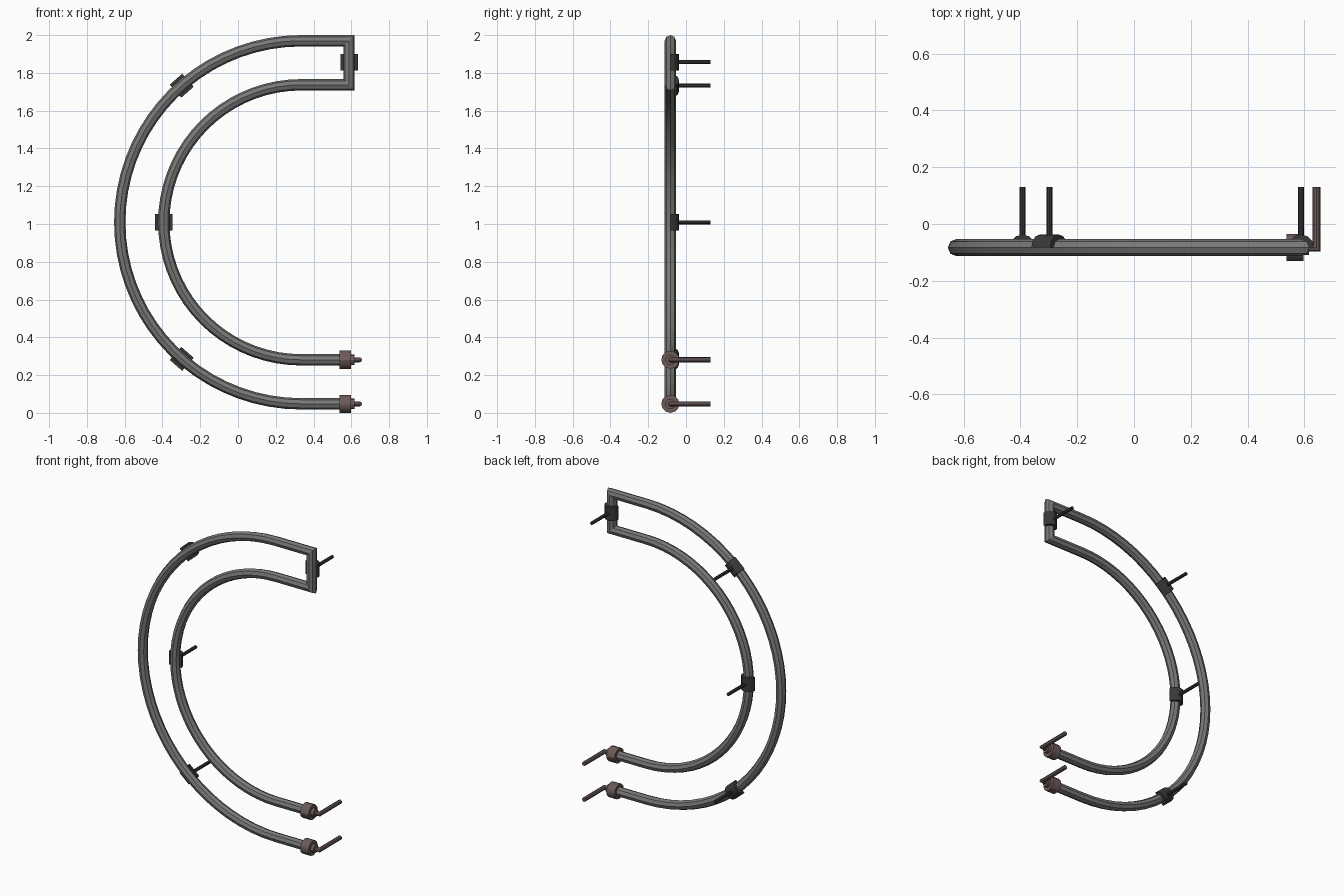
import bpy, bmesh
from math import sin, cos, pi, radians
from mathutils import Vector

cube = bpy.data.objects.get("Cube")
if cube:
    bpy.data.objects.remove(cube, do_unlink=True)


def material(name, rgb):
    m = bpy.data.materials.new(name)
    m.use_nodes = True
    m.diffuse_color = (*rgb, 1)
    m.node_tree.nodes["Principled BSDF"].inputs["Base Color"].default_value = (*rgb, 1)
    return m


steel = material("grey steel", (0.19, 0.19, 0.19))
dark = material("dark clamp", (0.04, 0.04, 0.042))
brown = material("brown fitting", (0.15, 0.105, 0.1))


def finish(name, bm, mat):
    bmesh.ops.recalc_face_normals(bm, faces=bm.faces)
    mesh = bpy.data.meshes.new(name)
    bm.to_mesh(mesh)
    bm.free()
    mesh.materials.append(mat)
    ob = bpy.data.objects.new(name, mesh)
    bpy.context.collection.objects.link(ob)
    bpy.ops.object.select_all(action="DESELECT")
    ob.select_set(True)
    bpy.context.view_layer.objects.active = ob
    bpy.ops.object.shade_smooth_by_angle(angle=radians(30))
    return ob


def sweep(bm, path, radii, plane_normal, sides=8, arc=2 * pi, start=0.0):
    """Sweep a round or part-round section along a planar path with mitred corners."""
    n = Vector(plane_normal)
    pts = [Vector(p) for p in path]
    if not isinstance(radii, (list, tuple)):
        radii = [radii] * len(pts)
    count = sides if arc > 6 else sides + 1
    rings = []
    for i, p in enumerate(pts):
        before = (p - pts[i - 1]).normalized() if i else None
        after = (pts[i + 1] - p).normalized() if i + 1 < len(pts) else None
        before, after = before or after, after or before
        tangent = (before + after).normalized()
        side = n.cross(tangent) / tangent.dot(after)
        rings.append([bm.verts.new(p + radii[i] * (n * cos(a) + side * sin(a)))
                      for a in (start + arc * k / sides for k in range(count))])
    for a, b in zip(rings, rings[1:]):
        for k in range(count):
            j = (k + 1) % count
            bm.faces.new((a[k], a[j], b[j], b[k]))
    bm.faces.new(rings[0])
    bm.faces.new(rings[-1])


# Shared layout
Y, CX, CZ = -0.083, 0.335, 1.009
R_OUT, R_IN = 0.961, 0.728
END_X, BACK_Y = 0.588, 0.13


def arc_point(radius, degrees):
    a = radians(degrees)
    return (CX + radius * cos(a), Y, CZ + radius * sin(a))


# Bent tube: outer bow, square end, inner bow
STEPS = 36
angles = [90 + 180 * i / STEPS for i in range(STEPS + 1)]
path = [(0.55, Y, CZ - R_OUT)]
path += [arc_point(R_OUT, a) for a in reversed(angles)]
path += [(END_X, Y, CZ + R_OUT), (END_X, Y, CZ + R_IN)]
path += [arc_point(R_IN, a) for a in angles]
path += [(0.55, Y, CZ - R_IN)]
bm = bmesh.new()
sweep(bm, path, 0.03, (0, 1, 0))
finish("bent_tube", bm, steel)

# End fittings: cap, collar and elbow pin
for name, radius in (("lower", R_OUT), ("upper", R_IN)):
    z = CZ - radius
    bm = bmesh.new()
    sweep(bm, [(0.538, Y, z), (0.597, Y, z)], 0.048, (0, 0, 1), 12)
    sweep(bm, [(0.59, Y, z), (0.617, Y, z)], 0.027, (0, 0, 1), 12)
    sweep(bm, [(0.61, Y, z), (0.643, Y, z), (0.643, BACK_Y, z)], 0.0135, (0, 0, 1))
    finish(name + "_end_fitting", bm, brown)

# Half-round clamps on the back of the tube, each with a mounting pin
clamps = (
    ("end", (END_X, Y, 1.857), 0),
    ("inner", arc_point(R_IN, 180), 0),
    ("top", arc_point(R_OUT, 131.2), 41.2),
    ("bottom", arc_point(R_OUT, 228.8), -41.2),
)
for name, centre, tilt in clamps:
    c = Vector(centre)
    a = radians(tilt)
    along = Vector((-sin(a), 0, cos(a)))
    # the tilt follows the tube direction at the clamp
    if tilt:
        along.x = -along.x
        along = Vector((centre[2] - CZ, 0, CX - centre[0])).normalized()
    bm = bmesh.new()
    sweep(bm, [c - along * 0.044, c + along * 0.044], 0.046, (0, 1, 0),
          6, pi, -pi / 2)
    pin = [c + Vector((0, 0.03, 0)), Vector((c.x, BACK_Y, c.z))]
    sweep(bm, pin, 0.0105, along)
    finish(name + "_clamp", bm, dark)
